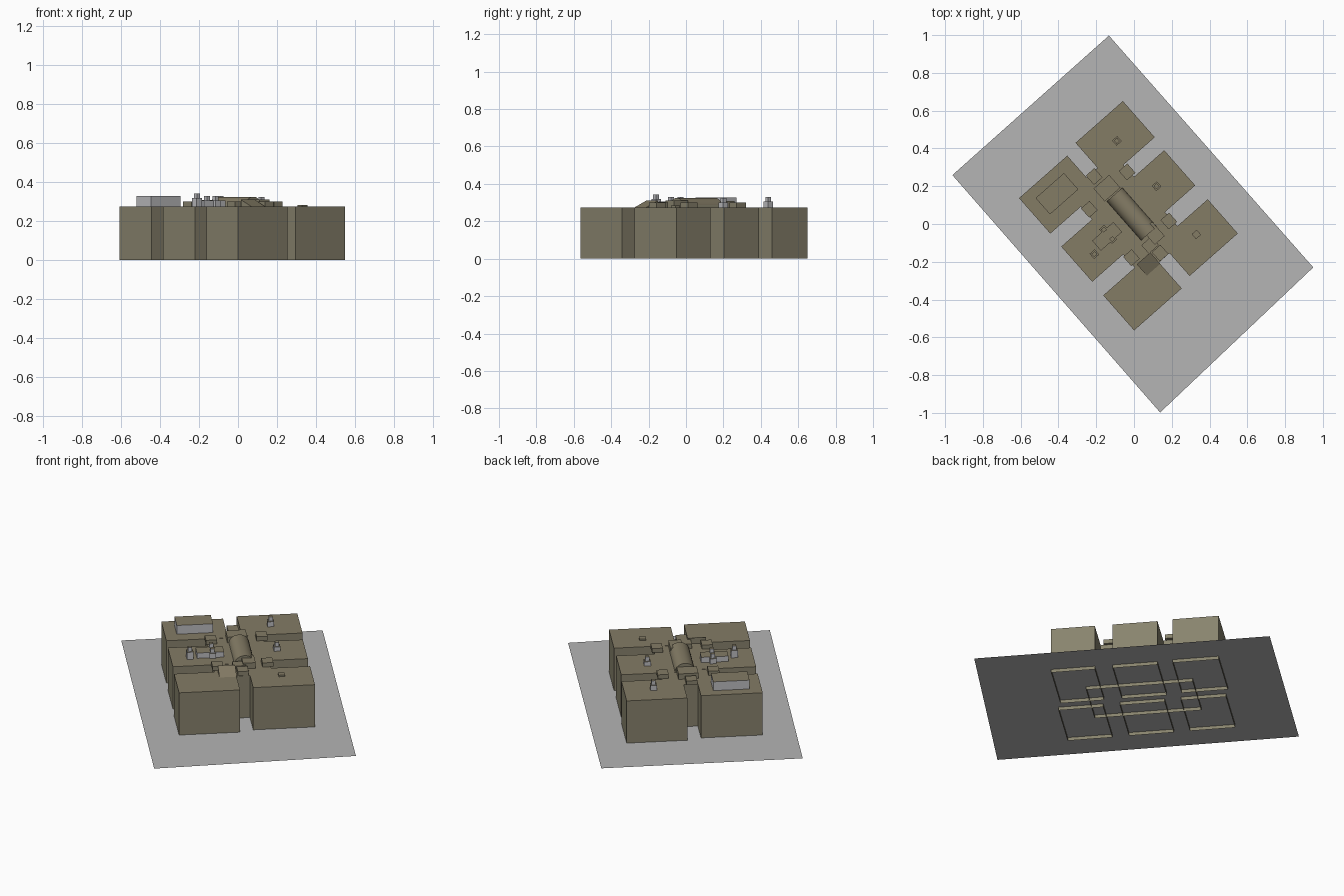
import bpy, bmesh, math
from mathutils import Matrix

if "Cube" in bpy.data.objects:
    bpy.data.objects.remove(bpy.data.objects["Cube"], do_unlink=True)


def material(name, rgb):
    m = bpy.data.materials.new(name)
    m.use_nodes = True
    m.diffuse_color = (*rgb, 1)
    m.node_tree.nodes["Principled BSDF"].inputs["Base Color"].default_value = (*rgb, 1)
    return m


WALL = material("olive wall", (0.25, 0.23, 0.155))
ROOF = material("brown roof", (0.23, 0.2, 0.13))
METAL = material("pale grey", (0.52, 0.52, 0.54))
GROUND = material("ground grey", (0.46, 0.46, 0.46))

TURN = Matrix.Rotation(math.radians(41.4), 4, "Z")
TOP = 0.275     # main roof height
PAVING = 0.02   # ground sheet height


def finish(name, bm, mats):
    """Colour upward faces with the second material and turn the part into the site's direction."""
    bmesh.ops.recalc_face_normals(bm, faces=bm.faces)
    for f in bm.faces:
        f.material_index = 1 if len(mats) > 1 and f.normal.z > 0.3 else 0
    bm.transform(TURN)
    mesh = bpy.data.meshes.new(name)
    bm.to_mesh(mesh)
    bm.free()
    for m in mats:
        mesh.materials.append(m)
    ob = bpy.data.objects.new(name, mesh)
    bpy.context.collection.objects.link(ob)
    return ob


def prism(name, outline, z0, z1, mats, open_bottom=False):
    """Extrude a plan outline upward."""
    bm = bmesh.new()
    base = bm.faces.new([bm.verts.new((x, y, z0)) for x, y in outline])
    new = bmesh.ops.extrude_face_region(bm, geom=[base], use_keep_orig=True)["geom"]
    for v in new:
        if isinstance(v, bmesh.types.BMVert):
            v.co.z = z1
    bmesh.ops.recalc_face_normals(bm, faces=bm.faces)
    if open_bottom:
        low = [f for f in bm.faces if f.normal.z < -0.5]
        bmesh.ops.delete(bm, geom=low, context="FACES_ONLY")
    return finish(name, bm, mats)


def block(name, x0, x1, y0, y1, z0, z1, mats=(WALL, ROOF), open_bottom=False):
    return prism(name, [(x0, y0), (x1, y0), (x1, y1), (x0, y1)], z0, z1, mats, open_bottom)


def box(name, x, y, sx, sy, z1, mats=(WALL, ROOF), z0=TOP):
    return block(name, x - sx / 2, x + sx / 2, y - sy / 2, y + sy / 2, z0, z1, mats)


# Ground sheet
bm = bmesh.new()
bm.faces.new([bm.verts.new((x, y, PAVING)) for x, y in
              [(-0.556, -0.84), (0.56, -0.8), (0.56, 0.836), (-0.55, 0.83)]])
finish("ground_sheet", bm, [GROUND])

# Six wings around a central core
wings = {
    "back_right_wing": (0.052, 0.386, 0.272, 0.527),
    "middle_right_wing": (0.039, 0.378, -0.061, 0.187),
    "front_right_wing": (0.039, 0.379, -0.401, -0.16),
    "back_left_wing": (-0.366, -0.026, 0.255, 0.505),
    "middle_left_wing": (-0.368, -0.03, -0.083, 0.165),
    "front_left_wing": (-0.372, -0.036, -0.423, -0.176),
}
for name, plan in wings.items():
    block(name, *plan, 0, TOP, open_bottom=True)
block("central_core", -0.15, 0.165, -0.24, 0.35, 0, TOP - 0.001, open_bottom=True)

# Stair heads over the joints between wings
for i, (x, y) in enumerate([(0.155, 0.231), (0.149, -0.11), (-0.126, 0.215),
                            (-0.128, -0.125), (0.008, 0.328), (0.002, -0.207)]):
    box(f"stair_head_{i}", x, y, 0.06, 0.065, 0.3)

# Raised central roofs
box("back_core_roof", 0.018, 0.237, 0.11, 0.09, 0.308)
box("front_core_roof", 0.045, -0.105, 0.07, 0.1, 0.31)
box("small_core_roof", -0.01, -0.14, 0.07, 0.06, 0.302)

# Barrel vault skylight
bm = bmesh.new()
steps = 12
arc = [(0.026 - 0.055 * math.cos(math.pi * i / steps),
        TOP + 0.05 * math.sin(math.pi * i / steps)) for i in range(steps + 1)]
end = bm.faces.new([bm.verts.new((x, -0.09, z)) for x, z in arc])
new = bmesh.ops.extrude_face_region(bm, geom=[end], use_keep_orig=True)["geom"]
for v in new:
    if isinstance(v, bmesh.types.BMVert):
        v.co.y = 0.185
vault = finish("vault_roof", bm, [WALL, ROOF])
bpy.context.view_layer.objects.active = vault
vault.select_set(True)
bpy.ops.object.shade_smooth_by_angle(angle=math.radians(35))
vault.select_set(False)

# Sloped roof at the front joint
bm = bmesh.new()
side = bm.faces.new([bm.verts.new((-0.13, y, z)) for y, z in
                     [(-0.25, TOP), (-0.17, TOP), (-0.17, 0.31)]])
new = bmesh.ops.extrude_face_region(bm, geom=[side], use_keep_orig=True)["geom"]
for v in new:
    if isinstance(v, bmesh.types.BMVert):
        v.co.x = -0.035
finish("sloped_roof", bm, [WALL, ROOF])

# Grey plant rooms
box("penthouse", -0.2, 0.39, 0.2, 0.115, 0.328, (METAL, ROOF))
box("plant_room", -0.15, 0.045, 0.15, 0.07, 0.307, (METAL, ROOF))

# Two-tier vents
for i, (x, y, z) in enumerate([(0.223, 0.39, 0.33), (0.222, 0.071, 0.325),
                               (-0.263, 0.019, 0.343), (-0.139, 0.083, 0.33),
                               (-0.139, 0.016, 0.33)]):
    box(f"vent_base_{i}", x, y, 0.036, 0.036, z - 0.025, (METAL, ROOF))
    box(f"vent_top_{i}", x, y, 0.022, 0.022, z, (METAL, ROOF))
box("roof_hatch", 0.211, -0.26, 0.035, 0.035, 0.284)
